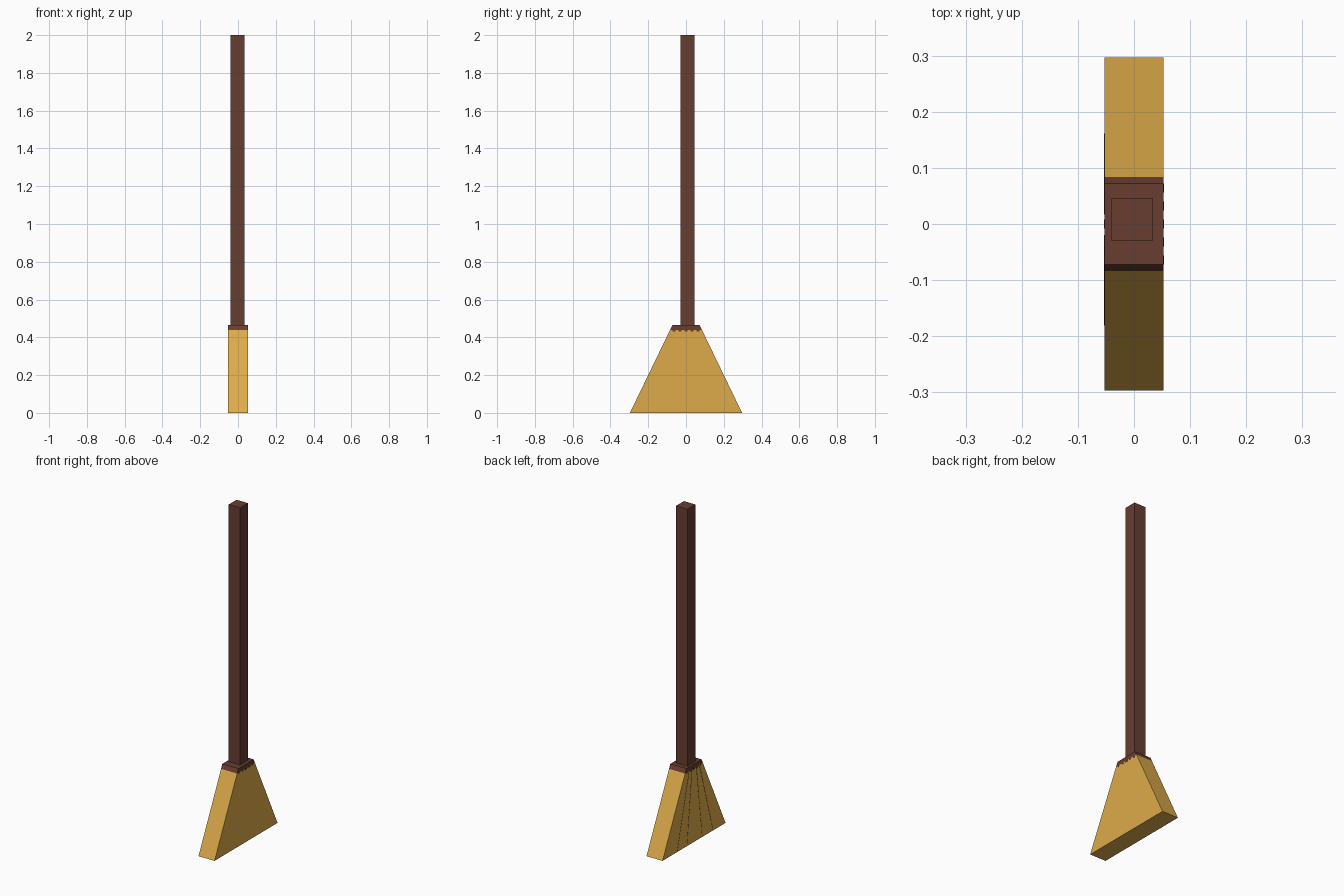
import bpy

if "Cube" in bpy.data.objects:
    bpy.data.objects.remove(bpy.data.objects["Cube"])

def material(name, rgb):
    m = bpy.data.materials.new(name)
    m.diffuse_color = (*rgb, 1)
    m.use_nodes = True
    m.node_tree.nodes["Principled BSDF"].inputs["Base Color"].default_value = m.diffuse_color
    return m

straw = material("golden straw", (0.73, 0.41, 0.069))
wood = material("dark brown wood", (0.138, 0.047, 0.030))

def frustum(name, mat, z0, low, z1, high):
    """Six-sided solid between two rectangles given as (x0, x1, y0, y1)."""
    verts = []
    for z, (x0, x1, y0, y1) in ((z0, low), (z1, high)):
        verts += [(x0, y0, z), (x1, y0, z), (x1, y1, z), (x0, y1, z)]
    faces = [(3, 2, 1, 0), (4, 5, 6, 7)]
    faces += [(i, (i + 1) % 4, (i + 1) % 4 + 4, i + 4) for i in range(4)]
    mesh = bpy.data.meshes.new(name)
    mesh.from_pydata(verts, [], faces)
    mesh.materials.append(mat)
    obj = bpy.data.objects.new(name, mesh)
    bpy.context.collection.objects.link(obj)
    return obj

X = 0.053                       # half thickness of the head
BASE, TOP, Z_TOP, Z_BAND = 0.297, 0.072, 0.465, 0.44

def half_width(z):
    return BASE + (TOP - BASE) * z / Z_TOP

def section(z):
    w = half_width(z)
    return (-X, X, -w, w)

# Flared bristle head and the brown band that continues its slope
frustum("bristle_head", straw, 0, section(0), Z_BAND, section(Z_BAND))
frustum("binding_band", wood, Z_BAND, section(Z_BAND), Z_TOP, section(Z_TOP))

# Square handle, set slightly off centre
rect = (-0.041, 0.034, -0.029, 0.045)
frustum("handle", wood, Z_TOP, rect, 2.0, rect)

# Ragged lower edge of the band on both broad faces
for side in (-1, 1):
    xs = sorted((side * (X - 0.002), side * (X + 0.0005)))
    for i in range(5):
        y = (i - 2) * 0.032
        frustum("band_fringe", wood, Z_BAND - 0.008, (*xs, y - 0.008, y + 0.008),
                Z_BAND, (*xs, y - 0.008, y + 0.008))

# Thin dark streaks fanning down the left face
for y in (0.16, 0.067, -0.077, -0.18):
    t = y * half_width(Z_BAND) / BASE
    xs = (-X - 0.0005, -X + 0.002)
    frustum("bristle_streak", wood, 0, (*xs, y - 0.001, y + 0.001),
            Z_BAND, (*xs, t - 0.002, t + 0.002))
